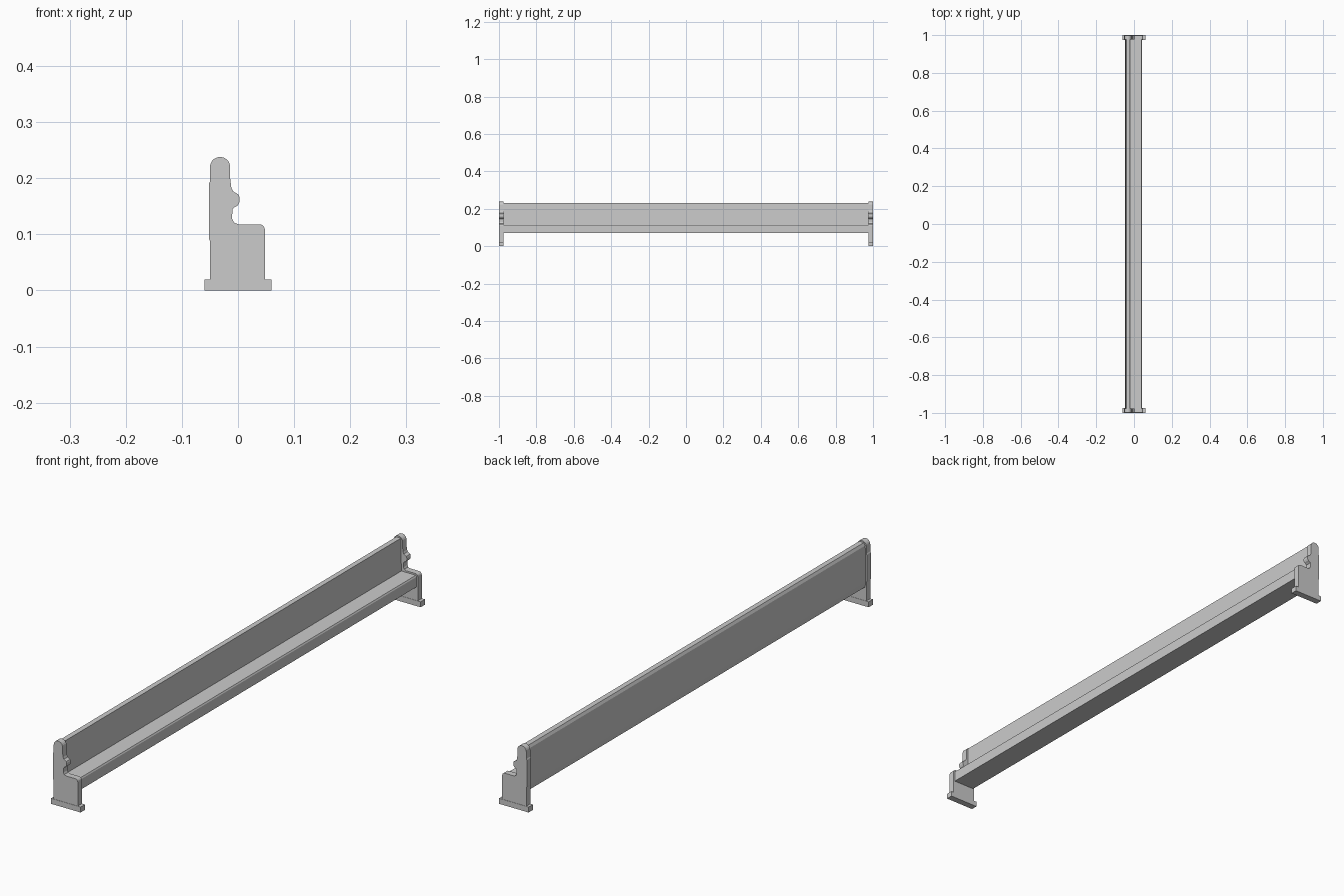
import bpy, bmesh, math

if "Cube" in bpy.data.objects:
    bpy.data.objects.remove(bpy.data.objects["Cube"])


def extrude_profile(name, pts, y0, y1):
    """Solid made from an x-z outline swept between y0 and y1."""
    bm = bmesh.new()
    face = bm.faces.new([bm.verts.new((x, y0, z)) for x, z in pts])
    res = bmesh.ops.extrude_face_region(bm, geom=[face])
    moved = [g for g in res["geom"] if isinstance(g, bmesh.types.BMVert)]
    bmesh.ops.translate(bm, verts=moved, vec=(0, y1 - y0, 0))
    bmesh.ops.recalc_face_normals(bm, faces=bm.faces)
    me = bpy.data.meshes.new(name)
    bm.to_mesh(me)
    bm.free()
    ob = bpy.data.objects.new(name, me)
    bpy.context.collection.objects.link(ob)
    return ob


# End panel outline: round top, scrolled front edge, rounded seat corner
top = [(-0.032 + 0.018 * math.cos(a), 0.220 + 0.018 * math.sin(a))
       for a in (math.pi * (1 - i / 10) for i in range(11))]
front = [(-0.014, 0.200), (-0.012, 0.184), (-0.009, 0.177), (-0.004, 0.174),
         (0.001, 0.171), (0.003, 0.166), (0.003, 0.158), (0.000, 0.152),
         (-0.005, 0.149), (-0.010, 0.145), (-0.0105, 0.128),
         (-0.007, 0.121), (0.000, 0.118)]
corner = [(0.038 + 0.010 * math.cos(a), 0.108 + 0.010 * math.sin(a))
          for a in (math.pi / 2 * (1 - i / 4) for i in range(5))]
back = [(0.048, 0.018), (-0.050, 0.018), (-0.050, 0.088), (-0.052, 0.092),
        (-0.052, 0.190), (-0.050, 0.194)]
panel = top + front + corner + back

# Foot block under each end panel
foot = [(-0.060, 0), (0.060, 0), (0.060, 0.020), (-0.060, 0.020)]

for side, s in (("left", -1), ("right", 1)):
    extrude_profile(side + "_end_panel", panel, s * 0.976, s * 0.999)
    extrude_profile(side + "_foot", foot, s * 0.975, s * 1.0)

# Long seat and backrest as one L-shaped board
bench = [(-0.045, 0.070), (0.043, 0.070), (0.043, 0.107), (0.040, 0.112),
         (-0.019, 0.112), (-0.021, 0.232), (-0.040, 0.232), (-0.045, 0.222),
         (-0.047, 0.195), (-0.047, 0.090)]
extrude_profile("seat_and_backrest", bench, -0.978, 0.978)
